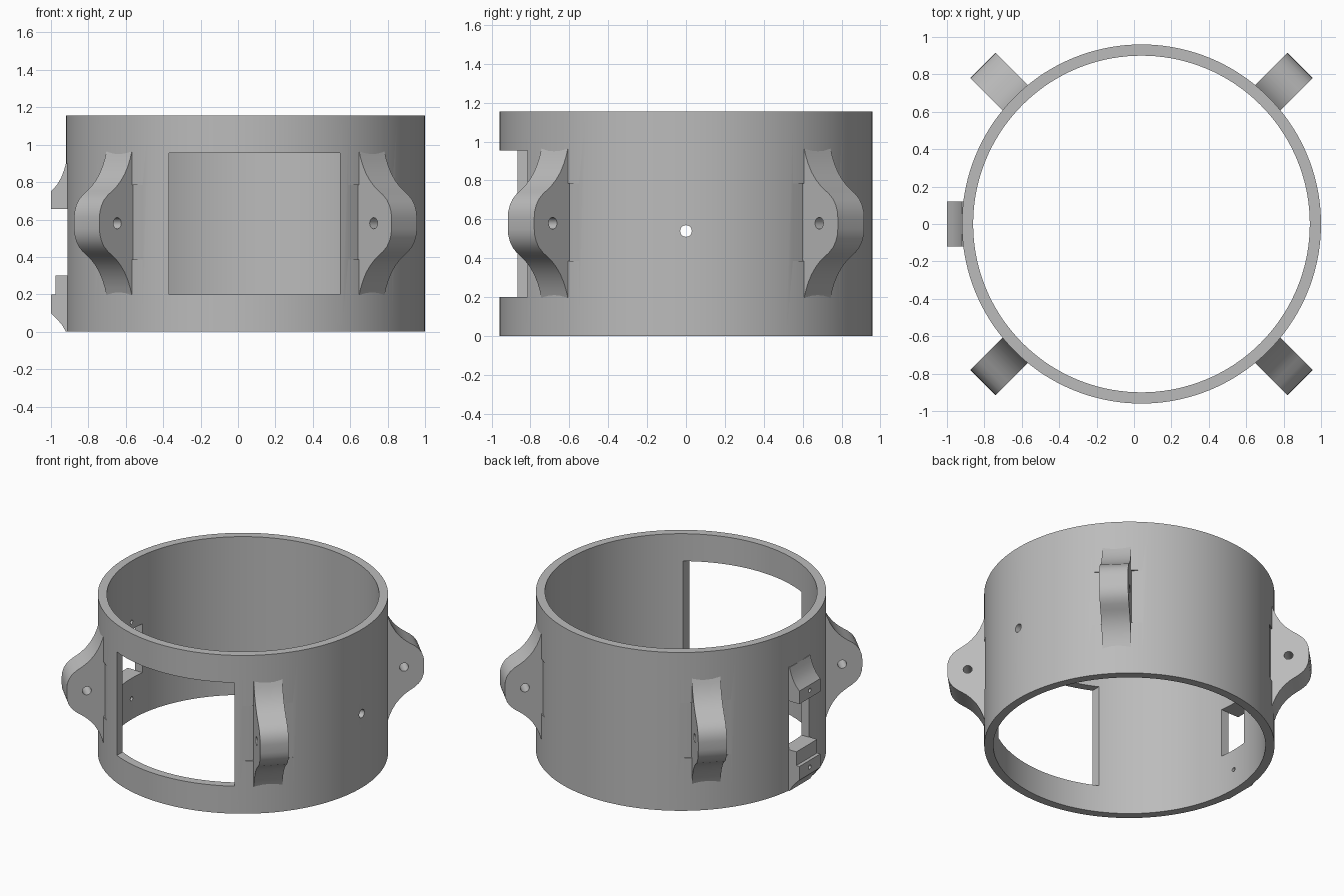
import bpy, math
from mathutils import Matrix, Vector

if "Cube" in bpy.data.objects:
    bpy.data.objects.remove(bpy.data.objects["Cube"], do_unlink=True)

CX, R_OUT, R_IN, HEIGHT = 0.04, 0.96, 0.90, 1.155
LUG_Z = 0.58

grey = bpy.data.materials.new("plain grey")
grey.use_nodes = True
grey.diffuse_color = (0.5, 0.5, 0.5, 1)
grey.node_tree.nodes["Principled BSDF"].inputs["Base Color"].default_value = (0.5, 0.5, 0.5, 1)


def make(name, verts, faces, matrix=Matrix()):
    mesh = bpy.data.meshes.new(name)
    mesh.from_pydata([matrix @ Vector(v) for v in verts], [], faces)
    mesh.materials.append(grey)
    ob = bpy.data.objects.new(name, mesh)
    bpy.context.collection.objects.link(ob)
    return ob


def prism(name, profile, half, matrix=Matrix()):
    """Extrude an anticlockwise (x, z) profile from y = -half to y = half."""
    n = len(profile)
    verts = [(x, y, z) for y in (-half, half) for x, z in profile]
    faces = [tuple(range(n)), tuple(range(2 * n - 1, n - 1, -1))]
    faces += [(i, i + n, (i + 1) % n + n, (i + 1) % n) for i in range(n)]
    return make(name, verts, faces, matrix)


def box(name, x0, x1, half, z0, z1, matrix=Matrix()):
    return prism(name, [(x0, z0), (x1, z0), (x1, z1), (x0, z1)], half, matrix)


def drill(name, x, z, radius, half, matrix):
    turn = [i * math.tau / 24 for i in range(24)]
    return prism(name, [(x + radius * math.cos(a), z + radius * math.sin(a)) for a in turn], half, matrix)


def cut(ob, cutters):
    bpy.context.view_layer.objects.active = ob
    for cutter in cutters:
        mod = ob.modifiers.new("cut", 'BOOLEAN')
        mod.operation, mod.solver, mod.object = 'DIFFERENCE', 'EXACT', cutter
        bpy.ops.object.modifier_apply(modifier=mod.name)
        bpy.data.objects.remove(cutter, do_unlink=True)


def smooth(ob):
    bpy.ops.object.select_all(action='DESELECT')
    ob.select_set(True)
    bpy.context.view_layer.objects.active = ob
    bpy.ops.object.shade_smooth_by_angle(angle=math.radians(30))


centre = Matrix.Translation((CX, 0, 0))
# turns a y-axis drill so that it runs along x
along_x = Matrix.Rotation(math.pi / 2, 4, 'Z')
lug_frames = [centre @ Matrix.Rotation(math.radians(a), 4, 'Z') for a in (45, 135, 225, 315)]

# ring wall: a rectangular section swept round the axis
SEG = 144
section = [(R_OUT, 0), (R_OUT, HEIGHT), (R_IN, HEIGHT), (R_IN, 0)]
verts = [(r * math.cos(i * math.tau / SEG), r * math.sin(i * math.tau / SEG), z)
         for i in range(SEG) for r, z in section]
faces = []
for i in range(SEG):
    a, b = 4 * i, 4 * ((i + 1) % SEG)
    faces += [(a + k, b + k, b + (k + 1) % 4, a + (k + 1) % 4) for k in range(4)]
ring = make("ring_wall", verts, faces, centre)

# front opening, side slot, cable hole, screw holes and flat seats for the lugs
cutters = [
    box("front_opening", -0.37, 0.545, 0.3, 0.2, 0.955, Matrix.Translation((0, -0.9, 0))),
    box("side_slot", -1.1, -0.7, 0.115, 0.3, 0.655),
    drill("cable_hole", 0, 0.54, 0.03, 0.2, Matrix.Translation((1, 0, 0)) @ along_x),
]
SCREWS = (0.71, 0.15)
screw_frame = Matrix.Translation((-0.9, 0, 0)) @ along_x
cutters += [drill("screw_hole", 0, z, 0.015, 0.2, screw_frame) for z in SCREWS]
cutters += [box("lug_seat", 0.945, 1.1, 0.2, 0.385, 0.785, m) for m in lug_frames]
cut(ring, cutters)
smooth(ring)

# four bell-shaped lugs, each with a cross hole
half_bell = [(0.93, 0.39), (0.955, 0.385), (0.968, 0.345), (0.985, 0.305), (1.01, 0.262),
             (1.04, 0.225), (1.07, 0.197), (1.10, 0.175), (1.135, 0.152),
             (1.165, 0.125), (1.185, 0.095), (1.197, 0.06), (1.2, 0.03)]
bell = [(r, LUG_Z - d) for r, d in half_bell] + [(r, LUG_Z + d) for r, d in reversed(half_bell)]
names = ("back_left_lug", "back_right_lug", "front_right_lug", "front_left_lug")
for name, frame in zip(names, lug_frames):
    lug = prism(name, bell, 0.096, frame)
    cut(lug, [drill("lug_hole", 1.065, LUG_Z, 0.03, 0.2, frame)])
    smooth(lug)

# upper and lower blocks round the side slot
upper = [(-0.89, 0.655), (-0.89, 0.9), (-0.92, 0.9), (-0.93, 0.865), (-0.945, 0.825),
         (-0.968, 0.785), (-1, 0.75), (-1, 0.655)]
lower = [(-0.89, 0.3), (-0.975, 0.3), (-0.975, 0.2), (-1, 0.2), (-1, 0.1),
         (-0.965, 0.065), (-0.94, 0.035), (-0.92, 0.0), (-0.89, 0.0)]
for name, profile, z in (("upper_slot_block", upper, SCREWS[0]), ("lower_slot_block", lower, SCREWS[1])):
    block = prism(name, list(reversed(profile)), 0.12)
    cut(block, [drill("block_hole", 0, z, 0.015, 0.2, screw_frame)])
    smooth(block)
